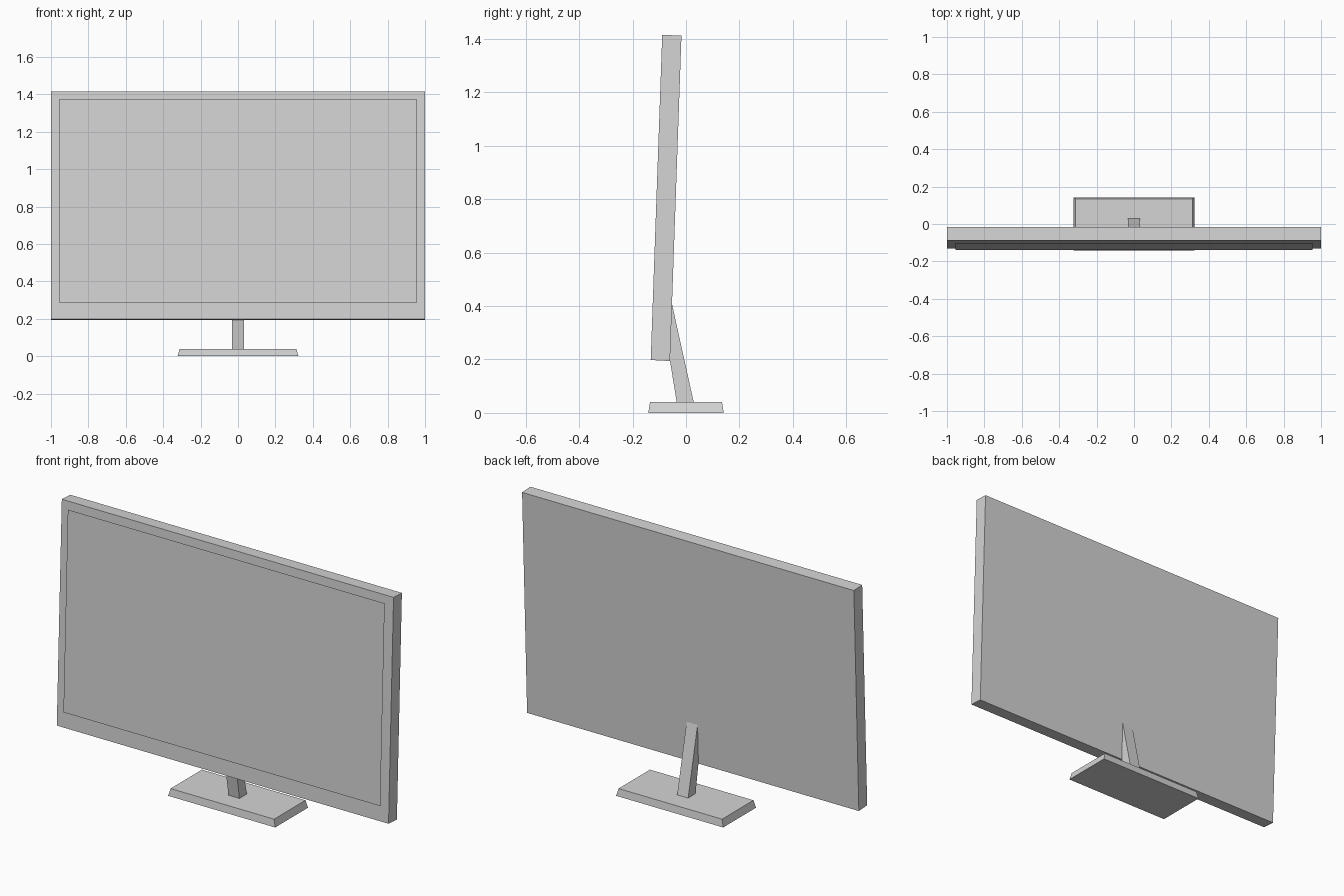
import bpy
import bmesh

old = bpy.data.objects.get("Cube")
if old:
    bpy.data.objects.remove(old, do_unlink=True)

grey = bpy.data.materials.new("light grey")
grey.use_nodes = True
grey.diffuse_color = (0.66, 0.66, 0.66, 1)
grey.node_tree.nodes["Principled BSDF"].inputs["Base Color"].default_value = grey.diffuse_color


def finish(name, bm):
    bmesh.ops.recalc_face_normals(bm, faces=bm.faces)
    mesh = bpy.data.meshes.new(name)
    bm.to_mesh(mesh)
    bm.free()
    mesh.materials.append(grey)
    obj = bpy.data.objects.new(name, mesh)
    bpy.context.scene.collection.objects.link(obj)
    return obj


def extrude_side_profile(name, profile, half_width):
    """Sweep a (y, z) outline across x."""
    bm = bmesh.new()
    face = bm.faces.new([bm.verts.new((-half_width, y, z)) for y, z in profile])
    swept = bmesh.ops.extrude_face_region(bm, geom=[face])["geom"]
    for v in swept:
        if isinstance(v, bmesh.types.BMVert):
            v.co.x = half_width
    return finish(name, bm)


# Display housing, leaning back slightly
extrude_side_profile("display_housing",
                     [(-0.132, 0.198), (-0.06, 0.194), (-0.017, 1.412), (-0.089, 1.415)], 1.0)

# Thin screen sheet just in front of the housing
bm = bmesh.new()
low, high = (-0.139, 0.285), (-0.101, 1.375)
bm.faces.new([bm.verts.new((x, y, z)) for x, (y, z) in
              ((-0.955, low), (0.955, low), (0.955, high), (-0.955, high))])
screen = finish("screen", bm)
# Face the screen forwards
if screen.data.polygons[0].normal.y > 0:
    screen.data.flip_normals()

# Leaning neck, its upper end sunk into the housing
extrude_side_profile("stand_neck",
                     [(-0.034, 0.035), (0.03, 0.035), (-0.053, 0.41), (-0.085, 0.35)], 0.033)

# Foot with a narrower top
bm = bmesh.new()
bmesh.ops.create_cube(bm, size=2)
for v in bm.verts:
    top = v.co.z > 0
    v.co.x *= 0.312 if top else 0.323
    v.co.y *= 0.135 if top else 0.141
    v.co.z = 0.04 if top else 0
finish("stand_foot", bm)
